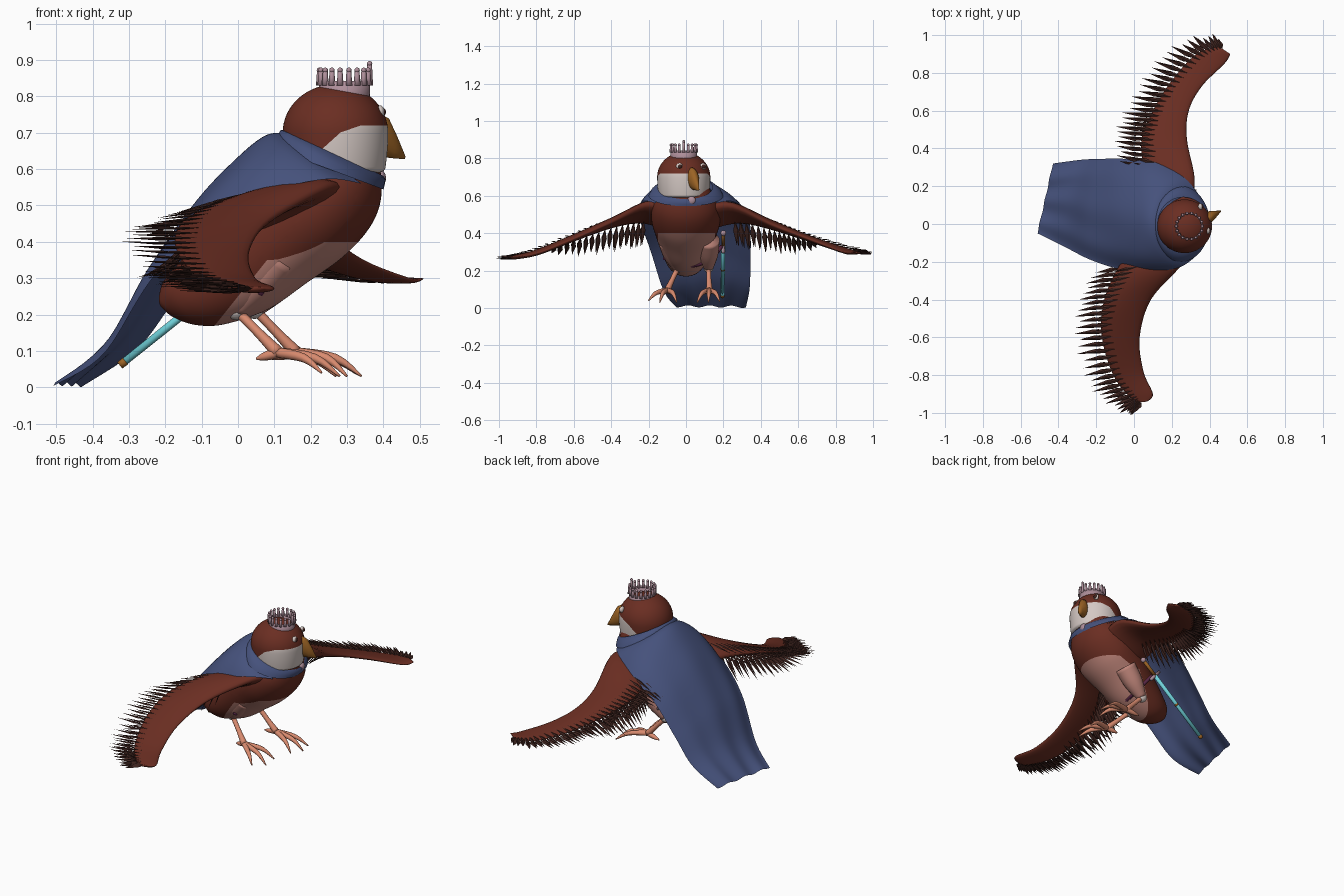
import bpy, bmesh, math
from mathutils import Vector as V

if "Cube" in bpy.data.objects:
    bpy.data.objects.remove(bpy.data.objects["Cube"], do_unlink=True)


def material(name, *rgb):
    m = bpy.data.materials.new(name)
    m.use_nodes = True
    m.diffuse_color = (*rgb, 1)
    m.node_tree.nodes["Principled BSDF"].inputs["Base Color"].default_value = (*rgb, 1)
    return m


brown = material("chestnut brown", .145, .027, .016)
dark = material("dark feather", .05, .018, .014)
white = material("warm white", .66, .58, .55)
pink = material("belly pink", .51, .23, .19)
blue = material("cape blue", .06, .083, .2)
orange = material("leg orange", .70, .26, .16)
amber = material("beak amber", .33, .125, .018)
teal = material("scabbard teal", .16, .64, .70)
silver = material("rosy silver", .42, .27, .32)
purple = material("strap purple", .10, .02, .06)


def build(name, bm, *mats, smooth=True):
    bmesh.ops.recalc_face_normals(bm, faces=bm.faces[:])
    me = bpy.data.meshes.new(name)
    bm.to_mesh(me)
    bm.free()
    for m in mats:
        me.materials.append(m)
    ob = bpy.data.objects.new(name, me)
    bpy.context.collection.objects.link(ob)
    for p in me.polygons:
        p.use_smooth = smooth
    return ob


def spline(points, t):
    """Catmull-Rom sample of a list of vectors, t in 0..1."""
    n = len(points) - 1
    i = min(int(t * n), n - 1)
    f = t * n - i
    p0, p1, p2, p3 = (points[max(0, min(n, i + k))] for k in (-1, 0, 1, 2))
    return .5 * (2 * p1 + (p2 - p0) * f + (2 * p0 - 5 * p1 + 4 * p2 - p3) * f ** 2
                 + (3 * p1 - p0 - 3 * p2 + p3) * f ** 3)


def loft(name, rings, *mats, closed=True, caps=True):
    bm = bmesh.new()
    rows = [[bm.verts.new(p) for p in r] for r in rings]
    n = len(rows[0])
    for a, b in zip(rows, rows[1:]):
        for i in range(n if closed else n - 1):
            j = (i + 1) % n
            bm.faces.new((a[i], a[j], b[j], b[i]))
    if caps and closed:
        bm.faces.new(rows[0])
        bm.faces.new(rows[-1])
    return build(name, bm, *mats)


def ring(c, a, b, n=20):
    return [V(c) + V(a) * math.cos(k * math.tau / n) + V(b) * math.sin(k * math.tau / n) for k in range(n)]


def ball(name, loc, size, *mats, seg=16):
    bm = bmesh.new()
    bmesh.ops.create_uvsphere(bm, u_segments=seg * 2, v_segments=seg, radius=1)
    for v in bm.verts:
        v.co = V(loc) + v.co * V(size)
    return build(name, bm, *mats)


def tube(name, pts, radii, mat, n=10, steps=8):
    """Tapered round tube along a smooth path."""
    pts = [V(p) for p in pts]
    rings = []
    for k in range(steps + 1):
        t = k / steps
        d = (spline(pts, min(1, t + .02)) - spline(pts, max(0, t - .02))).normalized()
        side = d.cross(V((0, 1, .1))).normalized()
        r = spline([V((q, 0, 0)) for q in radii], t).x
        rings.append(ring(spline(pts, t), side * r, d.cross(side) * r, n))
    return loft(name, rings, mat)


def paint(ob, planes):
    """Cut the surface along planes and colour the faces behind all of them."""
    bm = bmesh.new()
    bm.from_mesh(ob.data)
    for co, no in planes:
        bmesh.ops.bisect_plane(bm, geom=bm.verts[:] + bm.edges[:] + bm.faces[:], plane_co=co, plane_no=no)
    for f in bm.faces:
        c = f.calc_center_median()
        f.material_index = int(all((c - V(co)).dot(V(no)) < 0 for co, no in planes))
    bm.to_mesh(ob.data)
    bm.free()


# Body: x, z, depth radius, width radius, tilt
sections = [V(s) for s in [(-.212, .222, .005, .005), (-.197, .22, .035, .035), (-.16, .232, .075, .075),
                           (-.1, .258, .105, .105), (0, .325, .138, .135), (.1, .41, .152, .165),
                           (.2, .48, .15, .185), (.265, .55, .14, .175), (.285, .61, .108, .14), (.28, .67, .09, .11)]]
tilts = [V((a, 0, 0)) for a in (54, 54, 54, 54, 54, 54, 50, 36, 8, 0)]
rings = []
for k in range(73):
    x, z, r, w = spline(sections, k / 72)
    a = math.radians(spline(tilts, k / 72).x)
    rings.append(ring((x, 0, z), V((math.cos(a), 0, -math.sin(a))) * r, (0, w, 0), 72))
body = loft("body", rings, brown, pink)
paint(body, [((0, 0, .40), (0, 0, 1)), ((.02, 0, .275), (-1, 0, .8)),
             ((0, .155, 0), (0, 1, 0)), ((0, -.15, 0), (0, -1, 0))])

# Head: round crown, full jowls, pale cheeks
head = ball("head", (.268, -.012, .70), (.145, .142, .133), brown, white, seg=48)
for v in head.data.vertices:
    q = (.70 - v.co.z) / .133
    if 0 < q < .999:
        f = min(1 / math.sqrt(1 - q * q), 1.6) * (1 - .1 * q * q)
        v.co.x, v.co.y = .268 + (v.co.x - .268) * f, -.012 + (v.co.y + .012) * f
paint(head, [((0, 0, .72), (0, 0, 1)), ((.22, 0, .645), (-.9, 0, 1)), ((.28, 0, .70), (-.35, 0, 1)),
             ((.215, 0, 0), (-1, 0, 0))])

# Beak with a straight ridge and flat underside
loft("beak", [ring(c, (0, w, 0), (.2 * h, 0, h), 14) for c, w, h in
              [((.375, .025, .695), .036, .062), ((.405, .038, .686), .032, .054),
               ((.433, .052, .659), .018, .03), ((.46, .068, .631), .003, .004)]], amber)

# Eyes
for side, x, y in (("right", .391, -.035), ("left", .351, .091)):
    ball(side + "_eye_rim", (x, y, .757), (.012, .018, .018), white)
    ball(side + "_eye", (x + .006, y + .003, .757), (.010, .012, .012), dark)

# Crown: band and beaded prongs
cx, cy = .293, -.012
loft("crown_band", [ring((cx, cy, z), (r, 0, 0), (0, r, 0), 32) for r, z in
                    ((.070, .80), (.071, .842), (.066, .842), (.064, .80))], silver, caps=False)
for k in range(18):
    a = k * math.tau / 18
    x, y, top = cx + .069 * math.cos(a), cy + .069 * math.sin(a), .89 if k == 0 else .872
    tube("crown_prong", [(x, y, .83), (x, y, top)], (.0095, .0065), silver, 6, 2)
    ball("crown_bead", (x, y, top), (.0075, .0075, .0075), silver, seg=6)

# Cape: right edge, spine and left edge, each from neck to hem
right = [(.34, -.16, .56), (.24, -.23, .572), (.08, -.25, .535), (-.07, -.24, .45), (-.23, -.19, .31),
         (-.37, -.12, .10), (-.512, -.05, .015)]
spine = [(.13, 0, .70), (.075, .01, .692), (0, .02, .632), (-.11, .05, .515), (-.235, .08, .335),
         (-.335, .12, .15), (-.47, .135, .015)]
left = [(.34, .16, .56), (.26, .25, .57), (.1, .33, .51), (-.05, .345, .40), (-.17, .345, .25),
        (-.28, .34, .11), (-.43, .32, .012)]
right, spine, left = ([V(p) for p in c] for c in (right, spine, left))
rows = []
for k in range(41):
    t = k / 40
    r, s, l = (spline(c, t) for c in (right, spine, left))
    mid, half = (r + l) / 2, (l - r) / 2
    row = []
    for j in range(49):
        u = j / 24 - 1
        arch = max(0, math.cos(u * math.pi / 2)) ** 1.15
        across = math.sin(u * math.pi / 2) * (1 - t) + u * t
        fold = .006 * t * math.sin(u * 10 + 2 * t)
        row.append(mid + (s - mid) * arch + half * across + V((-.3, 0, .9)) * fold)
    rows.append(row)
low = min(p.z for r in rows for p in r)
for p in (p for r in rows for p in r):
    p.z -= low * max(0, 1 - p.z / .2)
loft("cape", rows, blue, closed=False)

# Collar wrapped around the neck, with a brooch
loft("cape_collar", [ring((c, 0, z), (rx, 0, -s), (0, ry, 0), 40) for c, z, rx, s, ry in
                     ((.262, .645, .137, .063, .142), (.262, .64, .144, .068, .16),
                      (.255, .622, .148, .068, .187), (.25, .60, .15, .056, .20))], blue, caps=False)
ball("brooch", (.393, .03, .575), (.014, .022, .022), silver)


def blade(bm, base, d, length, width):
    """One slim pointed feather."""
    d = d.normalized()
    side = d.cross(V((0, 0, 1))).normalized() * width
    up = side.cross(d).normalized() * .004
    m = base + d * length * .4
    p = [bm.verts.new(q) for q in (base, m + side, base + d * length, m - side, m + up, m - up)]
    for i in range(4):
        for c in (4, 5):
            bm.faces.new((p[i], p[(i + 1) % 4], p[c]))


def wing(name, lead, trail, sgn):
    lead, trail = [V(p) for p in lead], [V(p) for p in trail]
    thick = [V((t, 0, 0)) for t in (.055, .042, .028, .02, .016, .012, .005)]
    rings = []
    for k in range(37):
        a, b = spline(lead, k / 36), spline(trail, k / 36)
        rings.append(ring((a + b) / 2, (a - b) / 2, V((0, 0, 1)) * spline(thick, k / 36).x, 20))
    loft(name, rings, brown)
    bm = bmesh.new()
    n = 31
    for k in range(n):
        t = .16 + .84 * k / (n - 1)
        a, b = spline(lead, t), spline(trail, t)
        chord = (b - a).normalized()
        high = V((0, 0, spline(thick, t).x))
        tip = max(0, t - .75) * 4
        out = V((.1, sgn, .05)) * (.12 + 1.3 * tip ** 2)
        size = .155 - .09 * tip + .012 * (k % 3 - 1)
        blade(bm, b - chord * .02, chord + out, size, .012)
        blade(bm, b.lerp(a, .3) + high * .92, chord + out - high * 2, size * .95, .0105)
        # Underside rows droop close to the body only
        root = max(0, 1 - t * 1.6)
        sag = V((0, 0, -2.3 * root - .03))
        blade(bm, b.lerp(a, .2) - high * .7, chord + out + sag, size, .013)
        if t < .6:
            blade(bm, b.lerp(a, .42) - high * .9, chord + out + sag * 1.4, size * .95, .013)
    build(name + "_feathers", bm, dark, smooth=False)


wing("right_wing",
     [(.3, -.12, .535), (.25, -.22, .55), (.09, -.4, .46), (.03, -.6, .37), (.05, -.78, .297), (.1, -.9, .272), (.07, -.94, .272)],
     [(0, -.12, .44), (-.09, -.24, .47), (-.16, -.41, .445), (-.17, -.6, .38), (-.11, -.8, .302), (-.02, -.92, .272), (.02, -.945, .27)], -1)
wing("left_wing",
     [(.31, .12, .535), (.32, .25, .545), (.28, .45, .45), (.29, .6, .39), (.36, .73, .34), (.48, .85, .295), (.51, .9, .298)],
     [(.05, .12, .44), (.05, .28, .47), (.04, .45, .445), (.1, .6, .395), (.2, .76, .343), (.33, .9, .303), (.45, .94, .292)], 1)

# Legs: thigh, knee, shank and four drooping toes
legs = {"right": ((-.005, -.045, .212), (.11, -.1, .095), [(.23, -.2, .04), (.28, -.14, .03), (.27, -.05, .03), (.05, -.085, .078)]),
        "left": ((.045, .12, .215), (.16, .125, .095), [(.3, .06, .03), (.34, .12, .03), (.33, .18, .035), (.08, .135, .08)])}
for side, (knee, ankle, tips) in legs.items():
    knee, ankle = V(knee), V(ankle)
    drift = -.045 if side == "right" else 0
    tube(side + "_thigh", [knee + V((.12, drift, .15)), knee + V((.055, drift / 2, .07)), knee], (.06, .052, .026), pink, 20)
    ball(side + "_knee", knee, (.029, .027, .027), white)
    tube(side + "_shank", [knee, knee.lerp(ankle, .5), ankle], (.014, .013, .018), orange)
    for tip in tips:
        tip = V(tip)
        bend = ankle.lerp(tip, .6)
        bend.z = max(bend.z, .08)
        tube(side + "_toe", [ankle, bend, tip], (.015, .012, .003), orange, 8)

# Sheathed sword on the left hip
top, end = V((.1, .2, .40)), V((-.325, .195, .06))
for name, a, b, r, mat in (("sword_grip", 0, .2, .01, amber), ("scabbard", .2, .97, .0115, teal),
                           ("scabbard_band", .56, .58, .0125, amber), ("scabbard_tip", .965, 1, .012, amber)):
    tube(name, [top.lerp(end, a), top.lerp(end, b)], (r, r * .9), mat, 12, 2)
ball("sword_pommel", top, (.015, .015, .015), silver)
guard = top.lerp(end, .2)
tube("sword_guard", [guard + V((-.03, 0, .036)), guard + V((.03, 0, -.036))], (.009, .009), silver, 8, 2)
tube("hip_strap", [(.06, -.12, .27), (.075, -.03, .228), (.08, .07, .232), (.06, .15, .28), (.03, .19, .33)], (.01, .01), purple, 8, 12)
